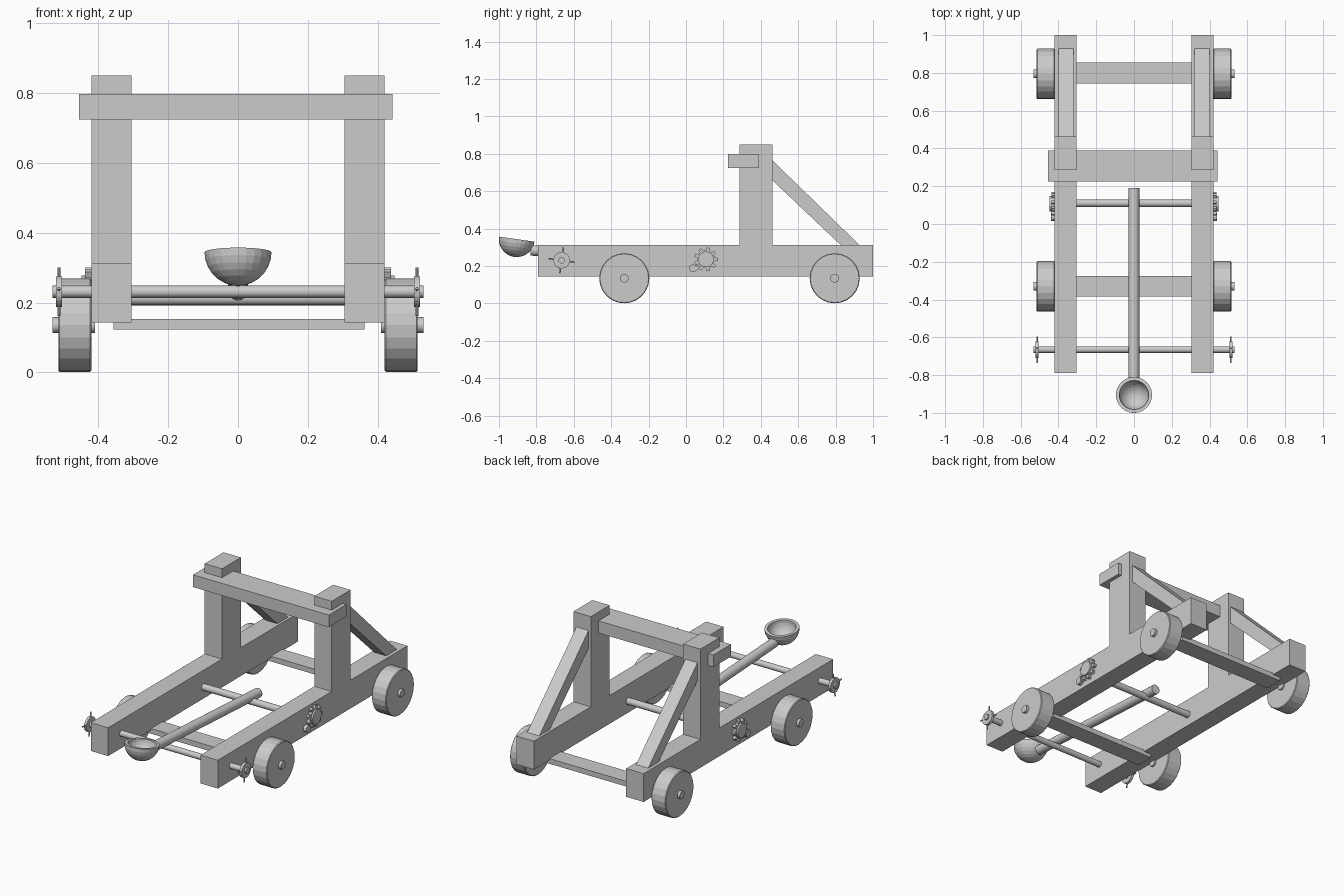
import bpy, bmesh
from math import pi, sin, cos, radians
from mathutils import Vector

if "Cube" in bpy.data.objects:
    bpy.data.objects.remove(bpy.data.objects["Cube"])


def finish(name, bm, smooth=False):
    bmesh.ops.recalc_face_normals(bm, faces=bm.faces)
    me = bpy.data.meshes.new(name)
    bm.to_mesh(me)
    bm.free()
    ob = bpy.data.objects.new(name, me)
    bpy.context.collection.objects.link(ob)
    if smooth:
        me.shade_smooth()
        me.set_sharp_from_angle(angle=radians(35))
    return ob


def prism(name, pts, x0, x1):
    """Extrude a (y, z) outline from x0 to x1."""
    bm = bmesh.new()
    face = bm.faces.new([bm.verts.new((x0, y, z)) for y, z in pts])
    new = bmesh.ops.extrude_face_region(bm, geom=[face])["geom"]
    bmesh.ops.translate(bm, vec=(x1 - x0, 0, 0),
                        verts=[v for v in new if isinstance(v, bmesh.types.BMVert)])
    return finish(name, bm)


def box(name, x0, x1, y0, y1, z0, z1):
    return prism(name, [(y0, z0), (y1, z0), (y1, z1), (y0, z1)], x0, x1)


def circle(y, z, r, n):
    return [(y + r * cos(2 * pi * i / n), z + r * sin(2 * pi * i / n)) for i in range(n)]


def rod(name, a, b, r, n=16):
    a, b = Vector(a), Vector(b)
    bm = bmesh.new()
    bmesh.ops.create_cone(bm, cap_ends=True, segments=n, radius1=r, radius2=r,
                          depth=(b - a).length)
    ob = finish(name, bm, True)
    ob.location = (a + b) / 2
    ob.rotation_euler = (b - a).to_track_quat('Z', 'Y').to_euler()
    return ob


def sided(side, x0, x1):
    return sorted((side * x0, side * x1))


WHEEL_Y = (-0.33, 0.795)
for side, label in ((-1, "left"), (1, "right")):
    # frame timbers
    box(label + "_rail", *sided(side, 0.305, 0.42), -0.79, 1.0, 0.143, 0.312)
    box(label + "_post", *sided(side, 0.305, 0.42), 0.285, 0.463, 0.31, 0.851)
    prism(label + "_brace", [(0.46, 0.767), (0.46, 0.66), (0.83, 0.31), (0.93, 0.31)],
          *sided(side, 0.32, 0.40))

    # wheels with a small rim bevel, and axle stubs
    for y, pos in zip(WHEEL_Y, ("front", "rear")):
        wheel = prism(f"{label}_{pos}_wheel", circle(y, 0.135, 0.134, 24),
                      *sided(side, 0.42, 0.515))
        bev = wheel.modifiers.new("rim_bevel", 'BEVEL')
        bev.width, bev.segments, bev.limit_method = 0.004, 1, 'ANGLE'
        bev.angle_limit = radians(40)
        rod(f"{label}_{pos}_axle", (side * 0.41, y, 0.135), (side * 0.531, y, 0.135), 0.023)

    # winch handle: disc with four spokes
    cy, cz = -0.665, 0.231
    prism(label + "_winch_disc", circle(cy, cz, 0.044, 20), *sided(side, 0.505, 0.521))
    for k in range(4):
        a = k * pi / 2 - radians(8)
        d = Vector((0, cos(a), sin(a)))
        c = Vector((side * 0.513, cy, cz))
        rod(f"{label}_winch_spoke_{k}", c + d * 0.03, c + d * 0.07, 0.004, 8)

    # ratchet gear, hub and pawl
    gy, gz, teeth = 0.107, 0.236, 9
    outline = []
    for i in range(teeth):
        for off, r in ((-0.3, 0.048), (-0.17, 0.064), (0.17, 0.064), (0.3, 0.048)):
            a = 2 * pi * (i + off) / teeth
            outline.append((gy + r * cos(a), gz + r * sin(a)))
    prism(label + "_gear", outline, *sided(side, 0.415, 0.438))
    prism(label + "_gear_hub", circle(gy, gz, 0.042, 20), *sided(side, 0.42, 0.448))
    prism(label + "_pawl_pivot", circle(0.037, 0.188, 0.021, 12), *sided(side, 0.415, 0.44))
    prism(label + "_pawl", [(0.03, 0.205), (0.045, 0.17), (0.075, 0.187), (0.062, 0.207)],
          *sided(side, 0.415, 0.432))

# cross members
box("top_crossbar", -0.455, 0.443, 0.225, 0.39, 0.725, 0.798)
for y, pos in ((-0.33, "front"), (0.80, "rear")):
    box(pos + "_cross_plank", -0.357, 0.362, y - 0.055, y + 0.055, 0.122, 0.153)
rod("winch_rod", (-0.531, -0.665, 0.231), (0.531, -0.665, 0.231), 0.0175)
rod("pivot_rod", (-0.42, 0.11, 0.212), (0.42, 0.11, 0.212), 0.02)

# throwing arm
rod("throwing_arm", (0, 0.19, 0.229), (0, -0.83, 0.284), 0.028, 20)

# hollow bowl: revolved outer and inner arcs, tilted with the arm
bm = bmesh.new()
steps = 7
arc = [(0.096 * sin(pi / 2 * i / steps), -0.096 * cos(pi / 2 * i / steps))
       for i in range(steps + 1)]
arc += [(0.078 * sin(pi / 2 * i / steps), -0.078 * cos(pi / 2 * i / steps))
        for i in range(steps, -1, -1)]
verts = [bm.verts.new((r, 0, z)) for r, z in arc]
edges = [bm.edges.new(p) for p in zip(verts, verts[1:])]
bmesh.ops.spin(bm, geom=verts + edges, cent=(0, 0, 0), axis=(0, 0, 1),
               angle=2 * pi, steps=24, use_duplicate=False)
bmesh.ops.remove_doubles(bm, verts=bm.verts, dist=1e-4)
bowl = finish("bowl", bm)
bowl.location = (0, -0.905, 0.344)
bowl.rotation_euler = (radians(-8), 0, 0)
